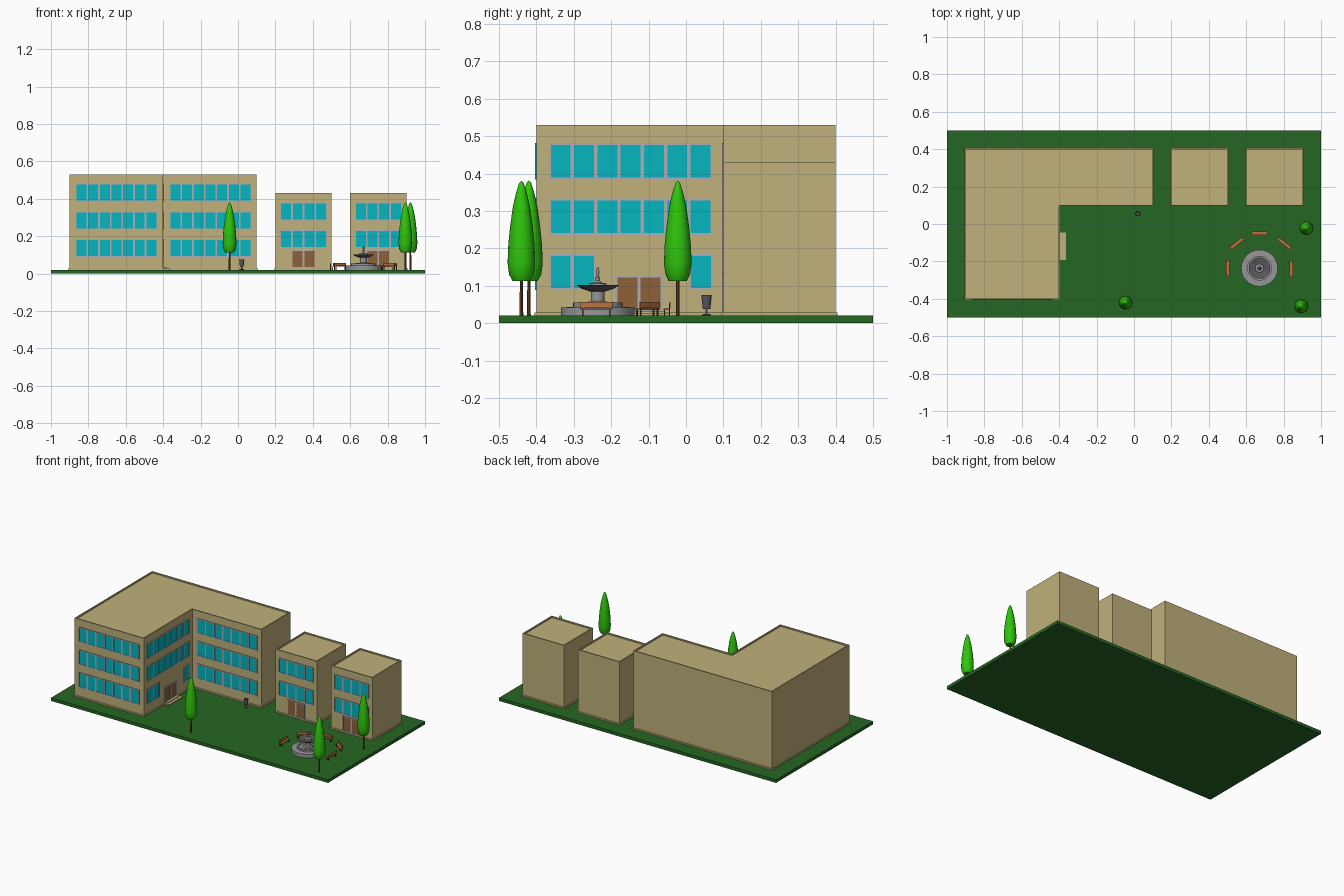
import bpy, bmesh, math
from mathutils import Matrix

if "Cube" in bpy.data.objects:
    bpy.data.objects.remove(bpy.data.objects["Cube"])


def mat(name, r, g, b):
    m = bpy.data.materials.new(name)
    lin = [(c / 255) ** 2.2 for c in (r, g, b)]
    m.diffuse_color = (*lin, 1)
    m.use_nodes = True
    m.node_tree.nodes["Principled BSDF"].inputs["Base Color"].default_value = m.diffuse_color
    return m


WALL = mat("wall_tan", 190, 175, 122)
GRASS = mat("grass", 42, 102, 40)
GLASS = mat("glass", 14, 180, 190)
FRAME = mat("frame_grey", 172, 172, 180)
DOOR = mat("door_brown", 140, 96, 60)
WOOD = mat("bench_wood", 185, 115, 65)
TRUNK = mat("trunk", 110, 70, 40)
LEAF = mat("leaf", 50, 195, 20)
STONE = mat("stone", 150, 150, 152)
DARK = mat("dark_metal", 90, 90, 95)


def finish(name, bm, material, smooth=False):
    bmesh.ops.recalc_face_normals(bm, faces=bm.faces[:])
    me = bpy.data.meshes.new(name)
    bm.to_mesh(me)
    bm.free()
    me.materials.append(material)
    if smooth:
        for p in me.polygons:
            p.use_smooth = True
        me.set_sharp_from_angle(angle=math.radians(35))
    ob = bpy.data.objects.new(name, me)
    bpy.context.collection.objects.link(ob)
    return ob


def boxes(name, items, material):
    """One object from boxes given as (x0, x1, y0, y1, z0, z1)."""
    bm = bmesh.new()
    for x0, x1, y0, y1, z0, z1 in items:
        m = Matrix.Translation(((x0 + x1) / 2, (y0 + y1) / 2, (z0 + z1) / 2))
        m = m @ Matrix.Diagonal((x1 - x0, y1 - y0, z1 - z0, 1))
        bmesh.ops.create_cube(bm, size=1, matrix=m)
    return finish(name, bm, material)


def lathe(name, profile, loc, material, sides=32):
    bm = bmesh.new()
    vs = [bm.verts.new((r, 0, z)) for r, z in profile]
    es = [bm.edges.new(p) for p in zip(vs, vs[1:])]
    bmesh.ops.spin(bm, geom=vs + es, cent=(0, 0, 0), axis=(0, 0, 1),
                   angle=2 * math.pi, steps=sides)
    bmesh.ops.remove_doubles(bm, verts=bm.verts[:], dist=1e-5)
    ob = finish(name, bm, material, True)
    ob.location = (*loc, 0)
    return ob


def building(name, outline, top):
    """Extruded outline with a low parapet around a sunken roof."""
    bm = bmesh.new()
    base = bm.faces.new([bm.verts.new((x, y, 0.02)) for x, y in outline])
    ext = bmesh.ops.extrude_face_region(bm, geom=[base], use_keep_orig=True)["geom"]
    for v in ext:
        if isinstance(v, bmesh.types.BMVert):
            v.co.z = top
    roof = [f for f in ext if isinstance(f, bmesh.types.BMFace)][0]
    bmesh.ops.recalc_face_normals(bm, faces=bm.faces[:])
    bmesh.ops.inset_region(bm, faces=[roof], thickness=0.008, use_even_offset=True)
    low = bmesh.ops.extrude_face_region(bm, geom=[roof])["geom"]
    for v in low:
        if isinstance(v, bmesh.types.BMVert):
            v.co.z -= 0.008
    if roof.is_valid:
        bmesh.ops.delete(bm, geom=[roof], context='FACES_ONLY')
    return finish(name, bm, WALL)


PITCH, BAR = 0.0623, 0.009


def panel_row(name, side, wall, start, n, z0, z1, fill):
    """Framed row of n panes on a wall facing -y ('front') or +x ('right')."""
    def place(u0, u1, za, zb, d):
        if side == 'front':
            return (u0, u1, wall - d, wall + 0.001, za, zb)
        return (wall - 0.001, wall + d, u0, u1, za, zb)
    end = start + n * PITCH
    bars = [place(start, end, z0, z0 + BAR * 0.6, 0.004),
            place(start, end, z1 - BAR * 0.6, z1, 0.004)]
    panes = []
    for i in range(n + 1):
        c = start + i * PITCH
        bars.append(place(max(c - BAR / 2, start), min(c + BAR / 2, end), z0, z1, 0.004))
        if i < n:
            panes.append(place(c, c + PITCH, z0, z1, 0.002))
    boxes(name + "_frame", bars, FRAME)
    boxes(name + "_panes", panes, fill)


def row_z(top, k):
    z1 = top - 0.049 - 0.148 * k
    return z1 - 0.097, z1


# Ground
boxes("lawn", [(-1, 1, -0.5, 0.5, 0, 0.02)], GRASS)

# Main L-shaped building with plinth
building("main_building", [(-0.9, -0.4), (-0.4, -0.4), (-0.4, 0.1), (0.1, 0.1),
                           (0.1, 0.4), (-0.9, 0.4)], 0.53)
e = 0.005
boxes("main_plinth", [(-0.9 - e, -0.4 + e, -0.4 - e, 0.4 + e, 0.02, 0.029),
                      (-0.4, 0.1 + e, 0.1 - e, 0.4 + e, 0.02, 0.029)], WALL)
for k in range(3):
    z = row_z(0.53, k)
    panel_row(f"left_front_windows_{k}", 'front', -0.4, -0.868, 7, *z, GLASS)
    panel_row(f"wing_front_windows_{k}", 'front', 0.1, -0.365, 7, *z, GLASS)
    if k < 2:
        panel_row(f"court_windows_{k}", 'right', -0.4, -0.366, 7, *z, GLASS)
    else:
        panel_row("court_windows_left", 'right', -0.4, -0.366, 2, *z, GLASS)
        panel_row("court_windows_right", 'right', -0.4, 0.009, 1, *z, GLASS)
panel_row("main_door", 'right', -0.4, -0.188, 2, 0.03, 0.127, DOOR)
boxes("door_steps", [(-0.4, -0.363, -0.192, -0.046, 0.02, 0.027),
                     (-0.4, -0.38, -0.18, -0.058, 0.027, 0.033)], WALL)

# Two small buildings
for i, x in enumerate((0.2, 0.6)):
    building(f"small_building_{i}", [(x, 0.1), (x + 0.3, 0.1), (x + 0.3, 0.4), (x, 0.4)], 0.43)
    boxes(f"small_plinth_{i}", [(x - e, x + 0.3 + e, 0.1 - e, 0.4 + e, 0.02, 0.029)], WALL)
    for k in range(2):
        panel_row(f"small_{i}_windows_{k}", 'front', 0.1, x + 0.026, 4, *row_z(0.43, k), GLASS)
    panel_row(f"small_{i}_door", 'front', 0.1, x + 0.088, 2, 0.03, 0.127, DOOR)

# Trees
crown = [(0, 0.116), (0.024, 0.113), (0.033, 0.13), (0.037, 0.16), (0.035, 0.21),
         (0.030, 0.26), (0.023, 0.31), (0.014, 0.35), (0.006, 0.375), (0, 0.381)]
for i, loc in enumerate([(-0.045, -0.42), (0.922, -0.022), (0.895, -0.44)]):
    lathe(f"tree_crown_{i}", crown, loc, LEAF, 16)
    lathe(f"tree_trunk_{i}", [(0, 0.02), (0.005, 0.02), (0.004, 0.13), (0, 0.13)], loc, TRUNK, 8)

# Fountain: basin, pedestal, bowl and spire
centre = (0.671, -0.236)
lathe("fountain_basin", [(0, 0.02), (0.098, 0.02), (0.098, 0.042), (0.066, 0.043),
                         (0.066, 0.055), (0.054, 0.055), (0.052, 0.048), (0, 0.048)], centre, STONE)
lathe("fountain_pedestal", [(0, 0.048), (0.03, 0.048), (0.028, 0.056), (0.018, 0.059),
                            (0.018, 0.088), (0, 0.088)], centre, STONE)
lathe("fountain_bowl", [(0, 0.084), (0.022, 0.085), (0.045, 0.093), (0.057, 0.102),
                        (0.053, 0.102), (0.04, 0.097), (0, 0.095)], centre, DARK)
lathe("fountain_spire", [(0, 0.09), (0.024, 0.09), (0.023, 0.106), (0.011, 0.108), (0.006, 0.114),
                         (0.007, 0.122), (0.003, 0.126), (0.005, 0.138), (0.002, 0.148),
                         (0, 0.149)], centre, STONE, 20)

# Benches facing the fountain
for i, (x, y, a) in enumerate([(0.5, -0.236, 90), (0.548, -0.103, 38), (0.671, -0.05, 0),
                               (0.805, -0.103, -38), (0.842, -0.24, -90)]):
    seat = boxes(f"bench_seat_{i}", [(-0.043, 0.043, -0.010, 0.006, 0.035, 0.039),
                                     (-0.043, 0.043, 0.006, 0.009, 0.041, 0.056)], WOOD)
    legs = boxes(f"bench_legs_{i}", [b for s in (-0.036, 0.036) for b in
                                     ((s - 0.002, s + 0.002, -0.009, -0.006, 0.02, 0.036),
                                      (s - 0.002, s + 0.002, 0.004, 0.007, 0.02, 0.052))], TRUNK)
    for ob in (seat, legs):
        ob.location = (x, y, 0)
        ob.rotation_euler.z = math.radians(a)

# Litter bin on a stem
lathe("litter_bin", [(0, 0.02), (0.012, 0.02), (0.012, 0.023), (0.003, 0.025), (0.003, 0.038),
                     (0.010, 0.038), (0.014, 0.075), (0.012, 0.075), (0.009, 0.045), (0, 0.045)],
      (0.02, 0.055), DARK, 16)
